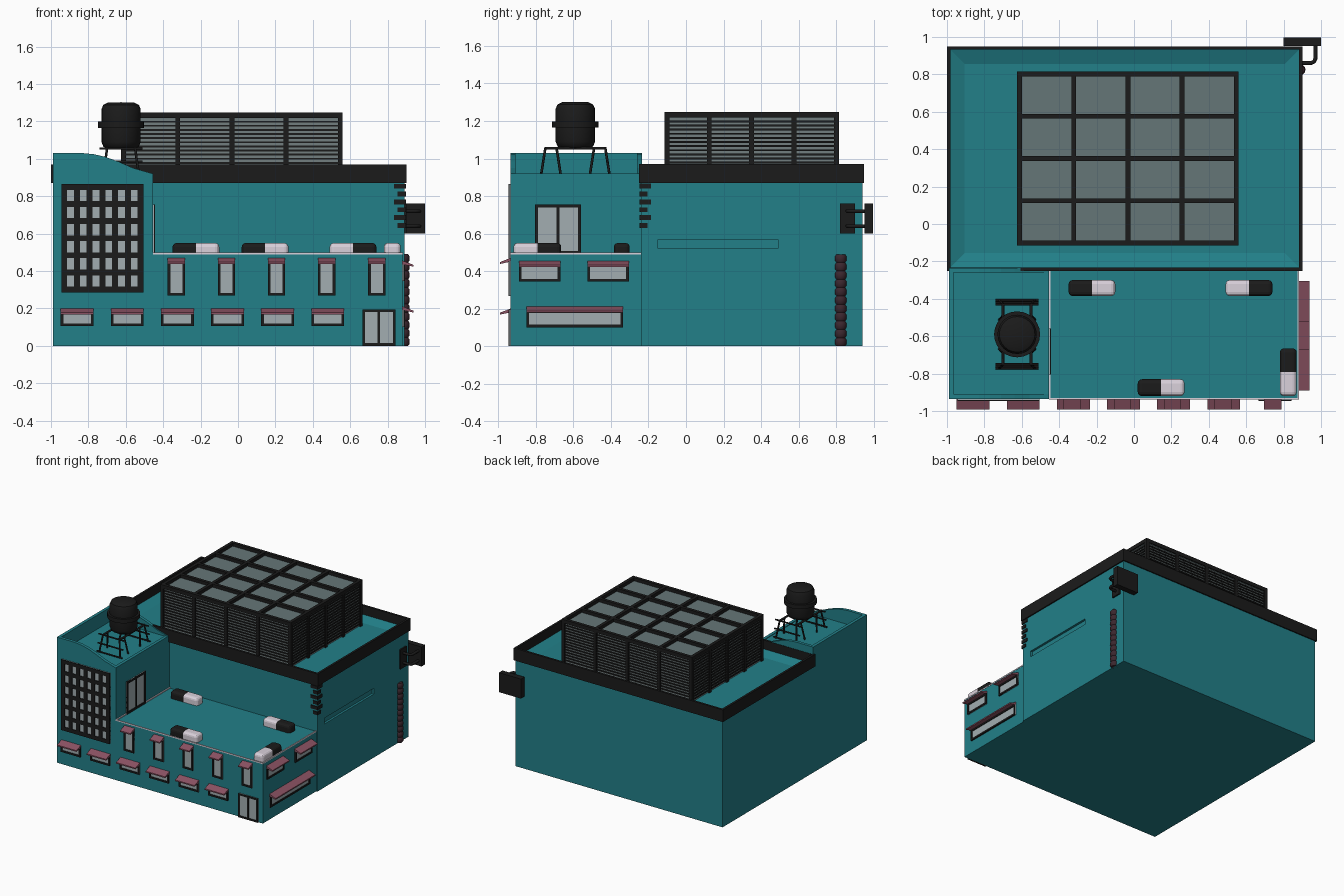
import bpy, bmesh, math
from mathutils import Vector

cube = bpy.data.objects.get("Cube")
if cube:
    bpy.data.objects.remove(cube, do_unlink=True)


def material(name, r, g, b):
    m = bpy.data.materials.new(name)
    m.use_nodes = True
    m.diffuse_color = (r, g, b, 1)
    m.node_tree.nodes["Principled BSDF"].inputs["Base Color"].default_value = (r, g, b, 1)
    return m


TEAL = material("teal wall", 0.016, 0.215, 0.25)
BLACK = material("black metal", 0.011, 0.011, 0.011)
PANE = material("window pane", 0.36, 0.42, 0.44)
ROOF_GLASS = material("roof glass", 0.13, 0.18, 0.185)
LOUVRE = material("louvre grey", 0.17, 0.21, 0.215)
PINK = material("awning pink", 0.26, 0.085, 0.125)
MAROON = material("dark maroon", 0.045, 0.02, 0.028)
WHITE = material("pale lilac", 0.7, 0.64, 0.71)


def finish(name, bm, *mats):
    bmesh.ops.recalc_face_normals(bm, faces=bm.faces[:])
    me = bpy.data.meshes.new(name)
    bm.to_mesh(me)
    bm.free()
    for m in mats:
        me.materials.append(m)
    ob = bpy.data.objects.new(name, me)
    bpy.context.collection.objects.link(ob)
    return ob


def box_mesh(x0, x1, y0, y1, z0, z1):
    bm = bmesh.new()
    bmesh.ops.create_cube(bm, size=1)
    for v in bm.verts:
        v.co = ((x0, x1)[v.co.x > 0], (y0, y1)[v.co.y > 0], (z0, z1)[v.co.z > 0])
    return bm


def box(name, x0, x1, y0, y1, z0, z1, mat):
    return finish(name, box_mesh(x0, x1, y0, y1, z0, z1), mat)


def prism(name, loop, shift, mat):
    bm = bmesh.new()
    face = bm.faces.new([bm.verts.new(p) for p in loop])
    ext = bmesh.ops.extrude_face_region(bm, geom=[face])["geom"]
    bmesh.ops.translate(bm, vec=shift, verts=[g for g in ext if isinstance(g, bmesh.types.BMVert)])
    bm.faces.ensure_lookup_table()
    return finish(name, bm, mat)


def lathe(name, profile, x, y, mat, steps=24):
    bm = bmesh.new()
    vs = [bm.verts.new((x + r, y, z)) for r, z in profile]
    es = [bm.edges.new(pair) for pair in zip(vs, vs[1:])]
    bmesh.ops.spin(bm, geom=vs + es, cent=(x, y, 0), axis=(0, 0, 1), angle=math.tau, steps=steps)
    bmesh.ops.remove_doubles(bm, verts=bm.verts[:], dist=0.0005)
    ob = finish(name, bm, mat)
    bpy.ops.object.select_all(action='DESELECT')
    ob.select_set(True)
    bpy.context.view_layer.objects.active = ob
    bpy.ops.object.shade_smooth_by_angle(angle=math.radians(40))
    return ob


def tube(name, points, radius, mat):
    cu = bpy.data.curves.new(name, 'CURVE')
    cu.dimensions = '3D'
    cu.bevel_depth, cu.bevel_resolution, cu.use_fill_caps = radius, 1, True
    sp = cu.splines.new('POLY')
    sp.points.add(len(points) - 1)
    for p, co in zip(sp.points, points):
        p.co = (*co, 1)
    cu.materials.append(mat)
    ob = bpy.data.objects.new(name, cu)
    bpy.context.collection.objects.link(ob)


# Wall coordinates: u runs along the wall, d points out of it
WALLS = {"front": -0.935, "right": 0.88, "tower_side": -0.455}


def wall_point(wall, u, d, z):
    w = WALLS[wall]
    return (u, w - d, z) if wall == "front" else (w + d, u, z)


def wall_box(name, wall, u0, u1, z0, z1, d, mat):
    a, b = wall_point(wall, u0, -0.005, z0), wall_point(wall, u1, d, z1)
    (x0, x1), (y0, y1) = sorted((a[0], b[0])), sorted((a[1], b[1]))
    box(name, x0, x1, y0, y1, z0, z1, mat)


def window(name, wall, u0, u1, z0, z1, cols=1, rows=1, bar=0.014, d=0.012):
    wall_box(name + "_pane", wall, u0, u1, z0, z1, d * 0.5, PANE)
    for i in range(cols + 1):
        u = u0 + (u1 - u0 - bar) * i / cols
        wall_box(name + "_upright", wall, u, u + bar, z0, z1, d, BLACK)
    for i in range(rows + 1):
        z = z0 + (z1 - z0 - bar) * i / rows
        wall_box(name + "_crossbar", wall, u0, u1, z, z + bar, d, BLACK)


def awning(wall, u0, u1, z, depth=0.057):
    side = [(0, z + 0.03), (depth, z + 0.008), (depth, z - 0.002), (0, z + 0.01)]
    loop = [wall_point(wall, u0, d, h) for d, h in side]
    shift = Vector(wall_point(wall, u1, 0, 0)) - Vector(wall_point(wall, u0, 0, 0))
    prism("awning", loop, shift, PINK)


# Main hall with a sunken roof and a shallow groove in the right wall
bm = box_mesh(-0.99, 0.89, -0.24, 0.94, 0, 0.9)
top = max(bm.faces, key=lambda f: f.calc_center_median().z)
bmesh.ops.inset_region(bm, faces=[top], thickness=0.12, depth=-0.03)
hall = finish("main_hall", bm, TEAL)
cutter = box("groove_cutter", 0.872, 0.95, -0.15, 0.49, 0.52, 0.568, TEAL)
cutter.hide_render = True
mod = hall.modifiers.new("groove", 'BOOLEAN')
mod.operation, mod.solver, mod.object = 'DIFFERENCE', 'EXACT', cutter
bpy.context.view_layer.objects.active = hall
bpy.ops.object.modifier_apply(modifier=mod.name)
bpy.data.objects.remove(cutter, do_unlink=True)

# Parapet band
for y in (-0.25, 0.932):
    box("parapet_long", -1, 0.9, y, y + 0.018, 0.87, 0.97, BLACK)
for x in (-1, 0.882):
    box("parapet_short", x, x + 0.018, -0.25, 0.95, 0.87, 0.97, BLACK)

# Front tower with curved end walls
box("tower", -0.99, -0.455, -0.935, -0.235, 0, 0.915, TEAL)
crest = [(-0.99, 1.03), (-0.83, 1.03), (-0.77, 1.024), (-0.71, 1.01), (-0.64, 0.985),
         (-0.56, 0.95), (-0.455, 0.92)]
for y in (-0.935, -0.26):
    loop = [(-0.99, y, 0.9), *((x, y, z) for x, z in crest), (-0.455, y, 0.9)]
    prism("tower_crest", loop, (0, 0.025, 0), TEAL)
box("tower_left_crest", -0.99, -0.965, -0.935, -0.235, 0.9, 1.03, TEAL)
box("tower_right_crest", -0.48, -0.455, -0.935, -0.235, 0.9, 0.92, TEAL)
window("tower_window", "front", -0.945, -0.505, 0.285, 0.865, 6, 6, 0.031)
window("terrace_door", "tower_side", -0.805, -0.56, 0.49, 0.755, 2, 1, 0.017)

# Low wing with pale edge trim
box("low_wing", -0.46, 0.88, -0.935, -0.235, 0, 0.49, TEAL)
box("trim_front", -0.455, 0.88, -0.938, -0.93, 0.488, 0.498, WHITE)
for x in (-0.455, 0.873):
    box("trim_side", x, x + 0.009, -0.938, -0.24, 0.488, 0.498, WHITE)

# Windows, awnings and entrance
pitch = 0.268
for i in range(6):
    u = -0.86 + pitch * i
    window("lower_window", "front", u - 0.088, u + 0.088, 0.105, 0.185)
    awning("front", u - 0.088, u + 0.088, 0.17)
for i in range(5):
    u = -0.33 + pitch * i
    window("upper_window", "front", u - 0.046, u + 0.046, 0.268, 0.455)
    awning("front", u - 0.046, u + 0.046, 0.44)
for u0, u1, z in ((-0.89, -0.67, 0.345), (-0.525, -0.305, 0.345), (-0.85, -0.335, 0.1)):
    window("side_window", "right", u0, u1, z, z + 0.09)
    awning("right", u0, u1, z + 0.08)
window("entrance", "front", 0.665, 0.842, 0, 0.195, 2, 1, 0.014)

# Roof lantern: glass core, louvres and frame
x0, x1, y0, y1 = -0.625, 0.56, -0.115, 0.815
box("lantern_louvre_core", x0 + 0.015, x1 - 0.015, y0 + 0.015, y1 - 0.015, 0.86, 1.215, LOUVRE)
box("lantern_glass", x0 + 0.01, x1 - 0.01, y0 + 0.01, y1 - 0.01, 1.215, 1.222, ROOF_GLASS)
for i in range(15):
    z = 0.885 + i * 0.022
    box("louvre_slat", x0 + 0.007, x1 - 0.007, y0 + 0.007, y1 - 0.007, z, z + 0.01, BLACK)
bar = 0.026
for i in range(5):
    x = x0 + (x1 - x0 - bar) * i / 4
    y = y0 + (y1 - y0 - bar) * i / 4
    box("roof_bar_y", x, x + bar, y0, y1, 1.218, 1.248, BLACK)
    box("roof_bar_x", x0, x1, y, y + bar, 1.218, 1.248, BLACK)
    for s in (y0, y1 - 0.02):
        box("lantern_post", x, x + bar, s, s + 0.02, 0.86, 1.22, BLACK)
    for s in (x0, x1 - 0.02):
        box("lantern_post", s, s + 0.02, y, y + bar, 0.86, 1.22, BLACK)

# Water tank on trestles
tx, ty = -0.625, -0.59
lathe("water_tank", [(0, 1.05), (0.07, 1.05), (0.095, 1.065), (0.105, 1.09), (0.105, 1.165),
                     (0.123, 1.165), (0.123, 1.198), (0.105, 1.198), (0.105, 1.265),
                     (0.095, 1.288), (0.07, 1.3), (0, 1.302)], tx, ty, BLACK)
for s in (-1, 1):
    for e in (-1, 1):
        tube("outer_leg", [(tx + e * 0.075, ty + s * 0.16, 1.055),
                           (tx + e * 0.095, ty + s * 0.182, 0.915)], 0.007, BLACK)
        tube("inner_leg", [(tx + e * 0.075, ty + s * 0.1, 1.055),
                           (tx + e * 0.095, ty + s * 0.078, 0.915)], 0.007, BLACK)
    for out, z in ((0.182, 0.922), (0.17, 0.985), (0.16, 1.055)):
        tube("trestle_rail", [(tx - 0.115, ty + s * out, z), (tx + 0.115, ty + s * out, z)], 0.006, BLACK)
    tube("tank_beam", [(tx + s * 0.075, ty - 0.165, 1.055), (tx + s * 0.075, ty + 0.165, 1.055)], 0.008, BLACK)


# Terrace roof units: dark on one half, pale on the other
def roof_unit(x0, x1, y0, y1, axis, dark_low):
    bm = box_mesh(x0, x1, y0, y1, 0.485, 0.55)
    edges = [e for e in bm.edges if any(v.co.z > 0.5 for v in e.verts)]
    bmesh.ops.bevel(bm, geom=edges, offset=0.022, segments=3, profile=0.5, affect='EDGES')
    mid = Vector(((x0 + x1) / 2, (y0 + y1) / 2, 0.5))
    normal = Vector((1, 0, 0)) if axis == 0 else Vector((0, 1, 0))
    bmesh.ops.bisect_plane(bm, geom=bm.verts[:] + bm.edges[:] + bm.faces[:], plane_co=mid, plane_no=normal)
    for f in bm.faces:
        low = f.calc_center_median()[axis] < mid[axis]
        f.material_index = 0 if low == dark_low else 1
    finish("roof_unit", bm, BLACK, WHITE)


roof_unit(-0.35, -0.1, -0.385, -0.3, 0, True)
roof_unit(0.49, 0.74, -0.385, -0.3, 0, False)
roof_unit(0.02, 0.27, -0.92, -0.83, 0, True)
roof_unit(0.78, 0.87, -0.92, -0.665, 1, False)

# Dark corner blocks
for i in range(6):
    w = 0.062 if i % 2 else 0.042
    z = 0.63 + i * 0.042
    box("corner_block", 0.895 - w, 0.897, -0.248, -0.248 + w, z, z + 0.026, BLACK)

# Segmented drainpipe on the right wall
ribs = []
for i in range(11):
    z = i * 0.0445
    ribs += [(0.024, z), (0.031, z + 0.01), (0.031, z + 0.034), (0.024, z + 0.0445)]
lathe("drainpipe", [(0, 0), *ribs, (0, 0.4895)], 0.886, 0.825, MAROON, 12)

# Hanging board on a bent bracket
box("bracket_plate", 0.885, 0.902, 0.82, 0.9, 0.6, 0.76, BLACK)
box("hanging_board", 0.8, 1, 0.952, 0.998, 0.6, 0.76, BLACK)
for z in (0.64, 0.72):
    tube("bracket_pipe", [(0.895, 0.86, z), (0.945, 0.86, z), (0.963, 0.868, z),
                          (0.97, 0.885, z), (0.97, 0.96, z)], 0.011, BLACK)
